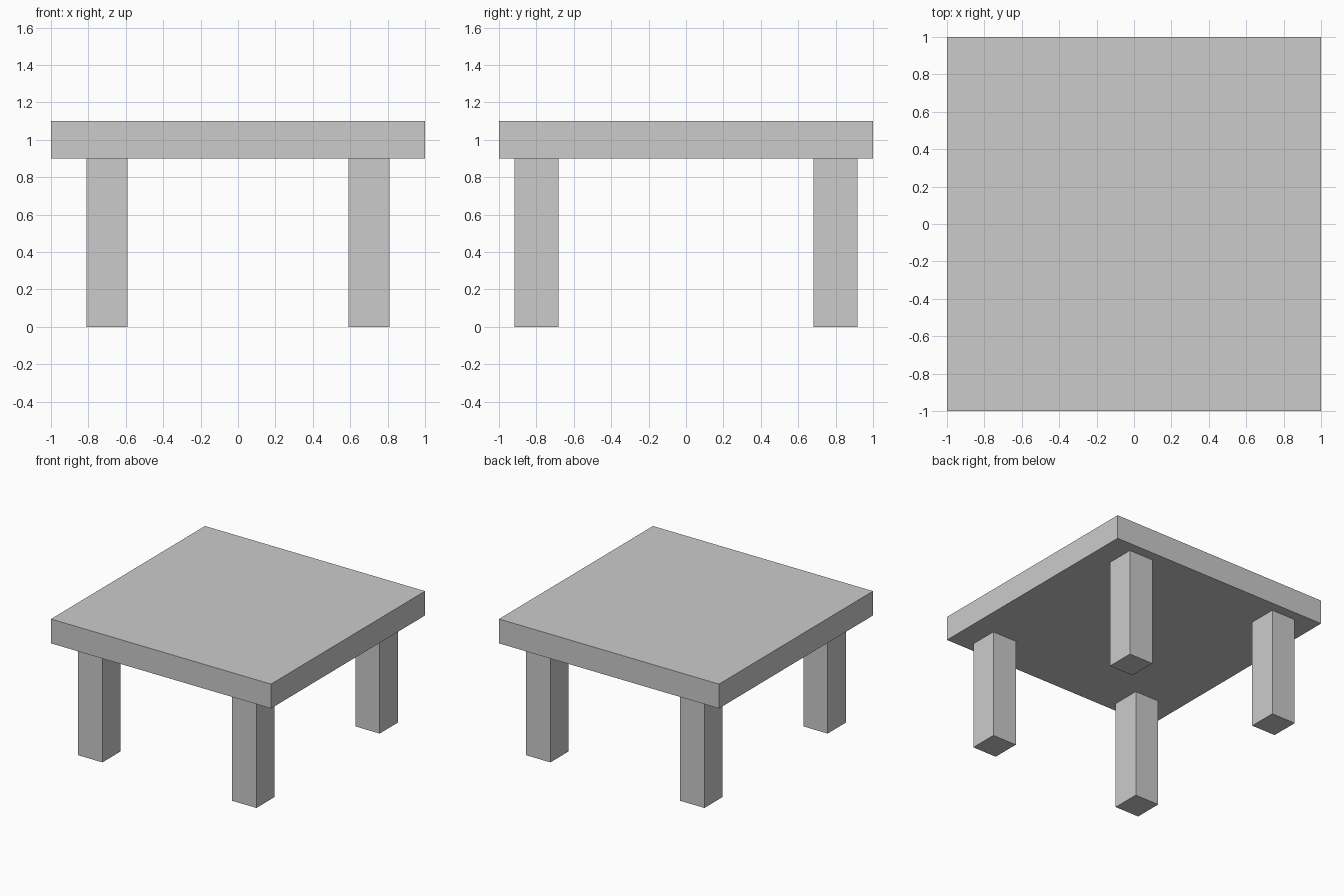
import bpy

if "Cube" in bpy.data.objects:
    bpy.data.objects.remove(bpy.data.objects["Cube"])


def box(name, center, size):
    bpy.ops.mesh.primitive_cube_add(size=1, location=center)
    obj = bpy.context.object
    obj.name = name
    obj.scale = size
    bpy.ops.object.transform_apply(location=False, rotation=False, scale=True)
    return obj


LEG_HEIGHT = 0.9
TOP_THICKNESS = 0.2

# Square table top
box("table_top", (0, 0, LEG_HEIGHT + TOP_THICKNESS / 2), (2, 2, TOP_THICKNESS))

# Four legs, set in from the corners
for y_name, y in (("front", -0.8), ("back", 0.8)):
    for x_name, x in (("left", -0.7), ("right", 0.7)):
        box(f"{y_name}_{x_name}_leg", (x, y, LEG_HEIGHT / 2), (0.22, 0.235, LEG_HEIGHT))
